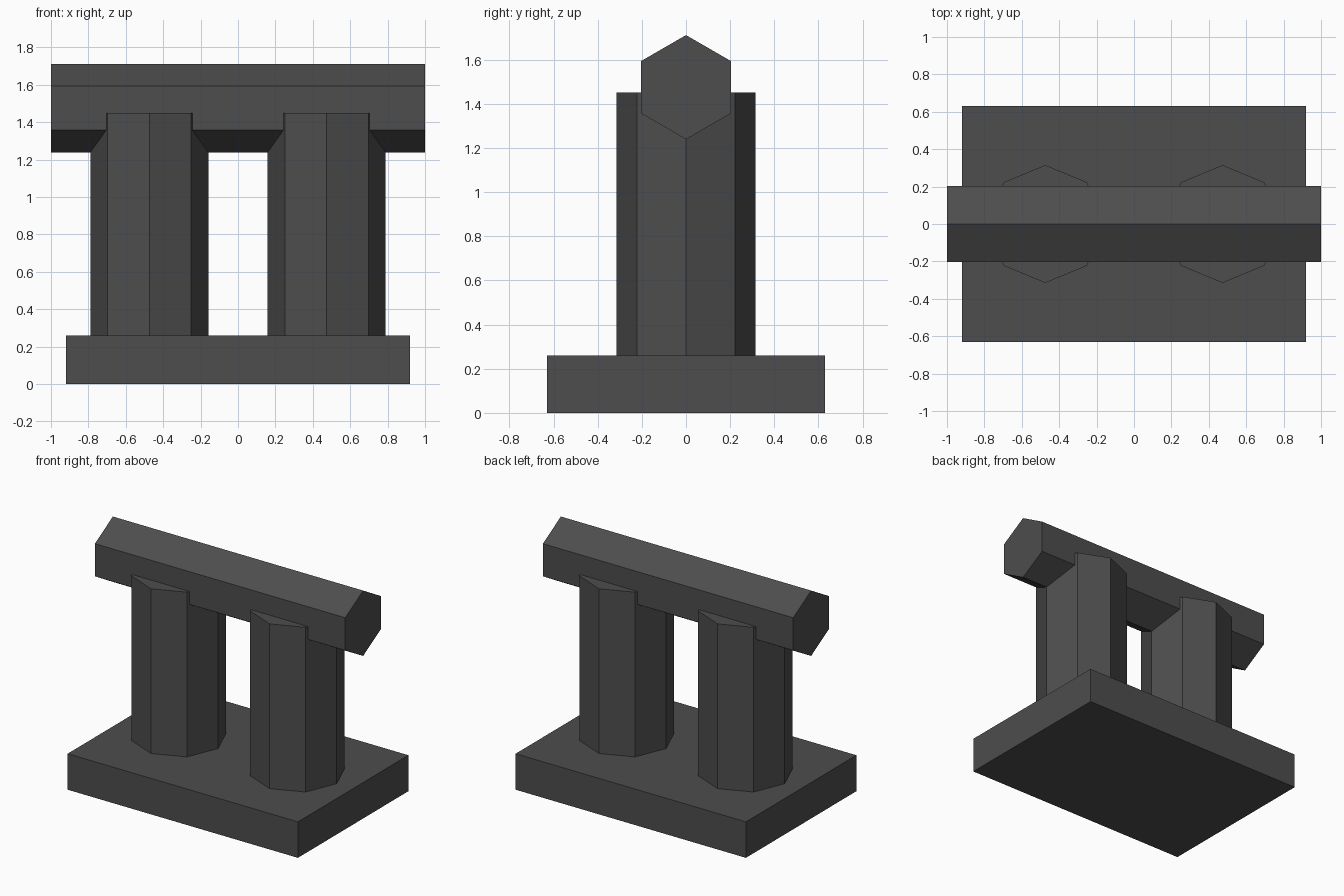
import bpy
import math

if "Cube" in bpy.data.objects:
    bpy.data.objects.remove(bpy.data.objects["Cube"])

stone = bpy.data.materials.new("dark_grey_stone")
stone.diffuse_color = (0.075, 0.075, 0.075, 1)
stone.use_nodes = True
stone.node_tree.nodes["Principled BSDF"].inputs["Base Color"].default_value = stone.diffuse_color


def prism(name, outline, start, end, to_point):
    """Extrude a closed 2D outline between two levels."""
    n = len(outline)
    verts = [to_point(a, b, h) for h in (start, end) for a, b in outline]
    faces = [tuple(reversed(range(n))), tuple(range(n, 2 * n))]
    faces += [(i, (i + 1) % n, n + (i + 1) % n, n + i) for i in range(n)]
    mesh = bpy.data.meshes.new(name)
    mesh.from_pydata(verts, [], faces)
    mesh.materials.append(stone)
    obj = bpy.data.objects.new(name, mesh)
    bpy.context.collection.objects.link(obj)
    return obj


def polygon(sides, radius, turn=0.0):
    steps = [turn + 2 * math.pi * i / sides for i in range(sides)]
    return [(radius * math.cos(t), radius * math.sin(t)) for t in steps]


def upright(a, b, h):
    return (a, b, h)


def lengthwise(a, b, h):
    return (h, a, b)


# Rectangular base slab
slab = [(-0.92, -0.63), (0.92, -0.63), (0.92, 0.63), (-0.92, 0.63)]
prism("base_slab", slab, 0, 0.26, upright)

# Two octagonal pillars, tops set into the beam
for side, x in (("left", -0.474), ("right", 0.474)):
    pillar = prism(side + "_pillar", polygon(8, 0.315), 0.26, 1.45, upright)
    pillar.location.x = x

# Hexagonal beam lying on the pillars, ridge upward
beam = prism("top_beam", polygon(6, 0.236, math.pi / 2), -1, 1, lengthwise)
beam.location.z = 1.475
